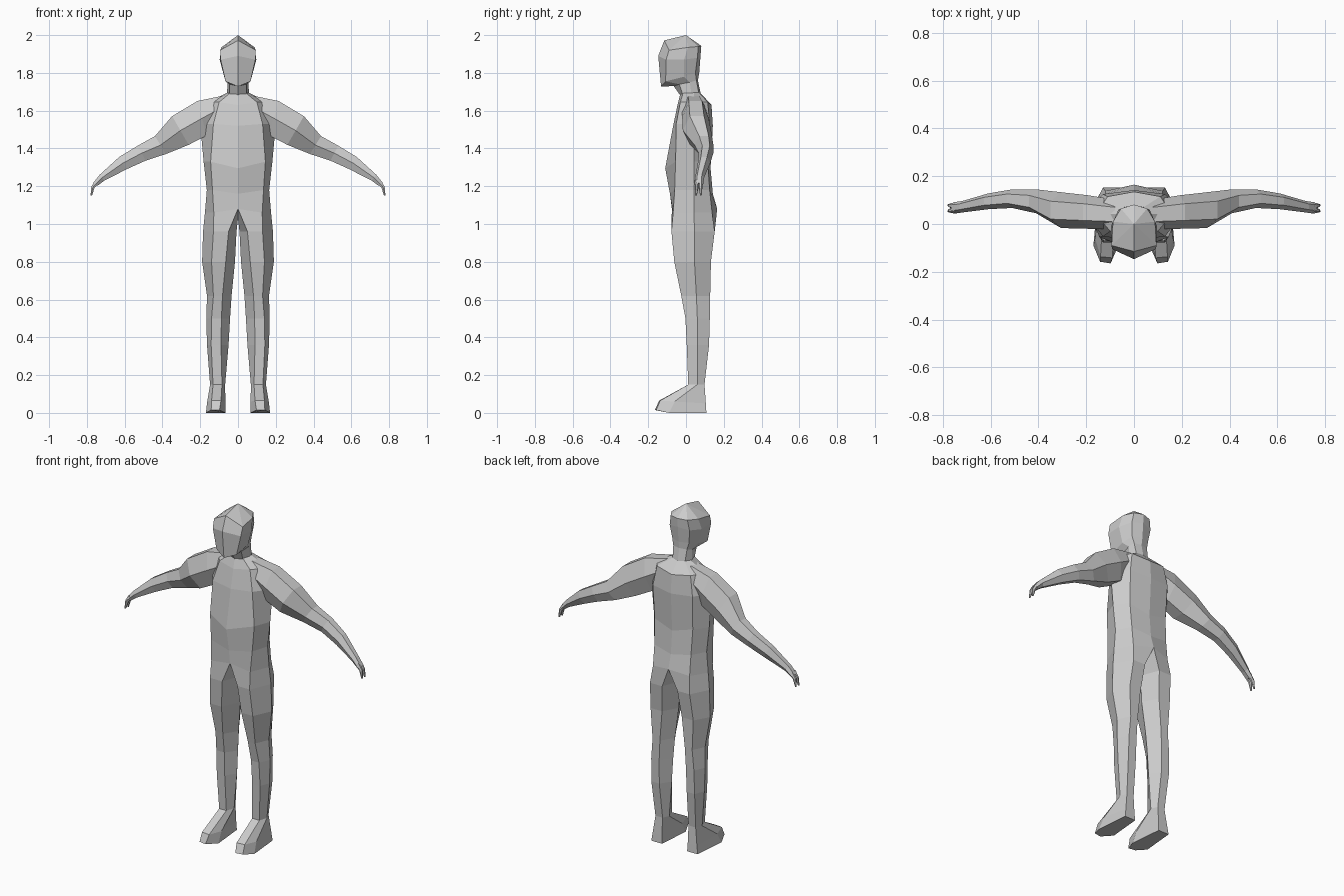
import bpy, bmesh, math
from mathutils import Vector

grey = bpy.data.materials.new("plain grey")
grey.diffuse_color = (0.6, 0.6, 0.6, 1)


def loft(bm, rings, closed):
    """Skin a list of equal rings of bmesh verts."""
    for a, b in zip(rings, rings[1:]):
        n = len(a)
        for i in range(n if closed else n - 1):
            j = (i + 1) % n
            bm.faces.new((a[i], a[j], b[j], b[i]))


def verts(bm, pts):
    return [bm.verts.new(p) for p in pts]


def finish(bm, name):
    """Mirror the half across x, weld the seam and make the object."""
    bmesh.ops.mirror(bm, geom=bm.verts[:] + bm.edges[:] + bm.faces[:],
                     axis='X', merge_dist=0.0005)
    bmesh.ops.recalc_face_normals(bm, faces=bm.faces[:])
    me = bpy.data.meshes.new(name)
    bm.to_mesh(me)
    bm.free()
    me.materials.append(grey)
    ob = bpy.data.objects.new(name, me)
    bpy.context.collection.objects.link(ob)


# Body: half rings, front centre -> front -> side -> back -> back centre
# (z centre, z side, front y, front-side x y, side x, back-side x y, back y)
TORSO = [
    (1.69, 1.695, -.03, .04, -.015, .058, .04, .07, .08),
    (1.63, 1.645, -.045, .10, -.03, .16, .11, .115, .135),
    (1.52, 1.53, -.068, .13, -.052, .20, .13, .125, .142),
    (1.295, 1.33, -.11, .145, -.055, .182, .125, .115, .13),
    (1.16, 1.18, -.085, .135, -.06, .165, .12, .125, .142),
    (1.08, 1.06, -.075, .128, -.068, .175, .12, .138, .165),
]
bm = bmesh.new()
rings = []
for zc, zs, fy, fx, fsy, sx, bx, bsy, by in TORSO:
    rings.append(verts(bm, [(0, fy, zc), (fx, fsy, zs), (sx, .042, zs),
                            (bx, bsy, zs), (0, by, zc)]))
loft(bm, rings, False)

# Legs: the hip half ring is closed with a crotch point, then lofted down
# (z, inner x, front-inner x, front-outer x, outer x, front y, mid y, back y)
LEG = [
    (.96, .008, .05, .13, .185, -.077, .045, .152),
    (.80, .016, .065, .14, .19, -.062, .045, .132),
    (.62, .034, .082, .13, .164, -.025, .055, .128),
    (.50, .042, .088, .14, .168, -.003, .06, .126),
    (.36, .050, .09, .142, .164, .004, .062, .122),
    (.15, .068, .085, .132, .148, .012, .06, .098),
]
legs = [rings[-1] + verts(bm, [(0, .04, 1.03)])]
for z, ix, fi, fo, ox, yf, ym, yb in LEG:
    legs.append(verts(bm, [(fi, yf, z), (fo, yf, z), (ox, ym, z),
                           (fo, yb, z), (fi, yb, z), (ix, ym, z)]))

# Feet: instep ring and sole ring
legs.append(verts(bm, [(.09, -.142, .065), (.14, -.137, .065), (.163, -.06, .06),
                       (.145, .105, .05), (.085, .105, .05), (.067, -.06, .06)]))
legs.append(verts(bm, [(.098, -.165, .015), (.142, -.158, .015), (.17, -.09, 0),
                       (.152, .108, 0), (.083, .108, 0), (.065, -.09, 0)]))
loft(bm, legs, True)
bm.faces.new(legs[-1])
finish(bm, "body")

# Head: neck, jaw, brow and crown half rings, closed by a top point
HEAD = [
    [(0, -.03, 1.68), (.045, -.015, 1.68), (.06, .03, 1.68), (.04, .07, 1.68), (0, .08, 1.68)],
    [(0, -.065, 1.73), (.045, -.035, 1.74), (.054, .02, 1.75), (.045, .055, 1.76), (0, .063, 1.76)],
    [(0, -.132, 1.728), (.066, -.108, 1.755), (.073, -.01, 1.78), (.055, .05, 1.80), (0, .07, 1.80)],
    [(0, -.147, 1.89), (.092, -.105, 1.87), (.097, -.01, 1.87), (.065, .06, 1.88), (0, .077, 1.89)],
    [(0, -.115, 1.972), (.094, -.09, 1.92), (.088, .01, 1.935), (.055, .065, 1.94), (0, .081, 1.943)],
]
bm = bmesh.new()
rings = [verts(bm, r) for r in HEAD]
loft(bm, rings, False)
top = bm.verts.new((0, 0, 2.0))
for a, b in zip(rings[-1], rings[-1][1:]):
    bm.faces.new((a, b, top))
finish(bm, "head")


# Arms: six-sided rings (x, y, z, half depth, half height, tilt in degrees)
def tube(bm, path):
    rs = []
    for x, y, z, a, b, tilt in path:
        t = math.radians(tilt)
        up = Vector((math.sin(t), 0, math.cos(t)))
        c = Vector((x, y, z))
        rs.append(verts(bm, [c + Vector((0, a * math.cos(k * math.pi / 3), 0))
                             + up * (b * 1.15 * math.sin(k * math.pi / 3))
                             for k in range(6)]))
    loft(bm, rs, True)
    bm.faces.new(rs[0])
    bm.faces.new(rs[-1])


ARM = [
    (.07, .04, 1.625, .06, .055, 10),
    (.19, .05, 1.56, .07, .095, 15),
    (.305, .058, 1.495, .075, .088, 30),
    (.41, .095, 1.418, .05, .056, 32),
    (.51, .106, 1.375, .039, .045, 28),
    (.61, .095, 1.322, .033, .038, 30),
    (.72, .072, 1.245, .024, .02, 38),
    (.755, .067, 1.21, .024, .014, 60),
]
bm = bmesh.new()
tube(bm, ARM)
# Two short finger prongs
for y0, y1 in ((.077, .079), (.057, .053)):
    tube(bm, [(.745, y0, 1.225, .011, .013, 45), (.768, y0, 1.195, .01, .009, 70),
              (.777, y1, 1.15, .004, .004, 85)])
finish(bm, "arms")
